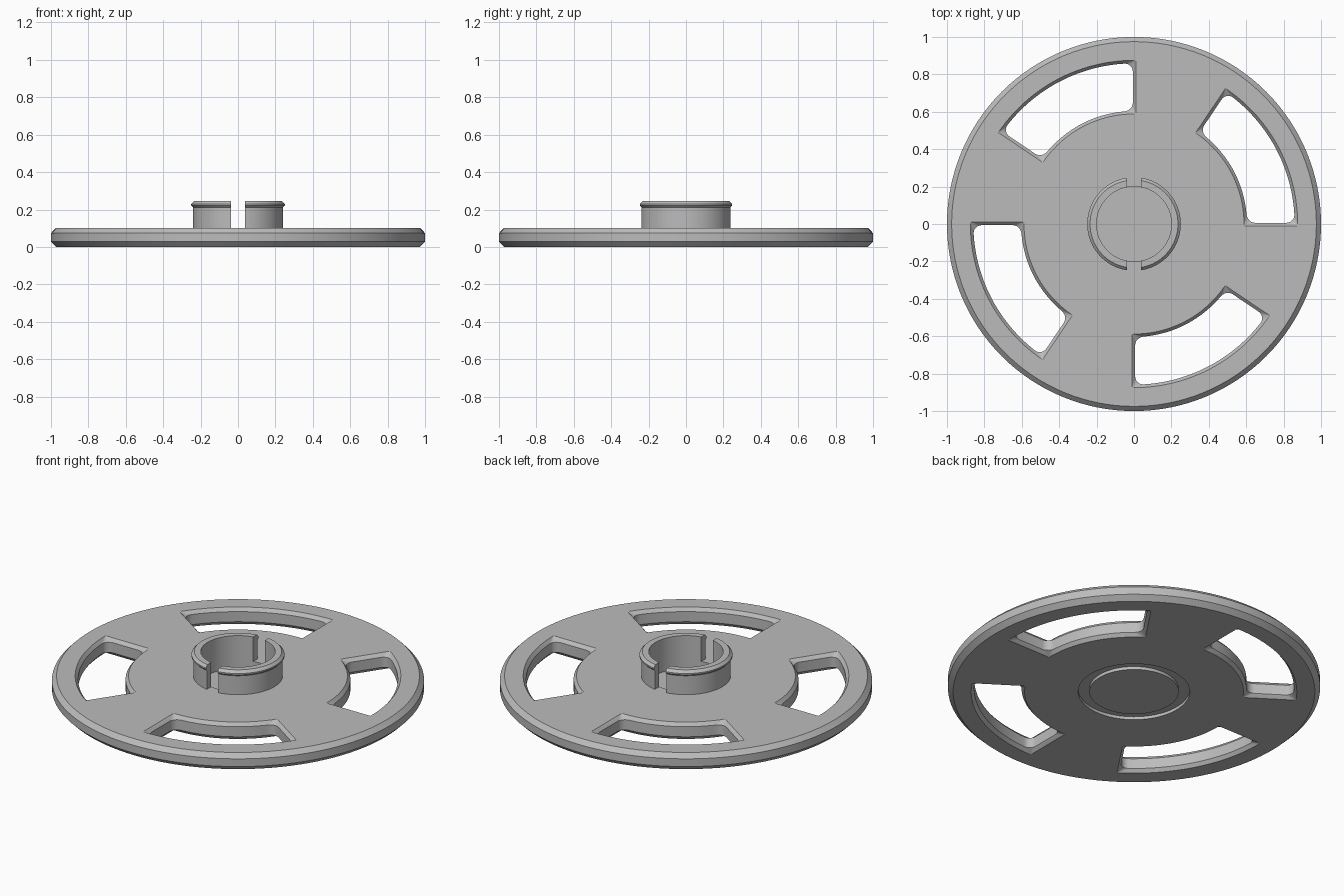
import bpy, bmesh, math
from mathutils import Vector

cube = bpy.data.objects.get("Cube")
if cube:
    bpy.data.objects.remove(cube, do_unlink=True)

grey = bpy.data.materials.new("plain grey")
grey.use_nodes = True
colour = (0.5, 0.5, 0.5, 1)
grey.diffuse_color = colour
grey.node_tree.nodes["Principled BSDF"].inputs["Base Color"].default_value = colour


def make_object(name, bm):
    bmesh.ops.recalc_face_normals(bm, faces=bm.faces[:])
    mesh = bpy.data.meshes.new(name)
    bm.to_mesh(mesh)
    bm.free()
    mesh.materials.append(grey)
    obj = bpy.data.objects.new(name, mesh)
    bpy.context.collection.objects.link(obj)
    return obj


def lathe(name, profile, closed=False, steps=128):
    """Revolve (radius, height) points around the z axis."""
    bm = bmesh.new()
    verts = [bm.verts.new((r, 0, z)) for r, z in profile]
    edges = [bm.edges.new(pair) for pair in zip(verts, verts[1:])]
    if closed:
        edges.append(bm.edges.new((verts[-1], verts[0])))
    bmesh.ops.spin(bm, geom=verts + edges, cent=(0, 0, 0), axis=(0, 0, 1),
                   angle=math.tau, steps=steps)
    bmesh.ops.remove_doubles(bm, verts=bm.verts[:], dist=0.0005)
    return make_object(name, bm)


def window_outline(inset, fillet, turn):
    """Arc-shaped window with rounded corners, as (x, y) points."""
    r_in, r_out = 0.588 + inset, 0.875 - inset
    start, end = 0.0, math.radians(56)
    points = []

    def corner(r, side, first):
        rc = r + fillet if r == r_in else r - fillet
        for k in range(7):
            t = math.radians(first + 15 * k)
            radius = rc + fillet * math.cos(t)
            offset = fillet * math.sin(t)
            if side == "start":
                a = start + (inset - 0.01 + fillet + offset) / radius
            else:
                a = end - (inset + fillet - offset) / radius
            points.append((radius, a))

    def arc(r):
        a0 = points[-1][1]
        a1 = start + (inset - 0.01 + fillet) / r if r == r_in else end - (inset + fillet) / r
        for k in range(1, 24):
            points.append((r, a0 + (a1 - a0) * k / 24))

    corner(r_in, "start", 180)
    corner(r_out, "start", 270)
    arc(r_out)
    corner(r_out, "end", 0)
    corner(r_in, "end", 90)
    arc(r_in)
    return [(r * math.cos(a + turn), r * math.sin(a + turn)) for r, a in points]


def window_cutter(turn):
    """Through hole that flares to sharp corners at both faces."""
    bm = bmesh.new()
    wide = window_outline(0, 0.003, turn)
    narrow = window_outline(0.016, 0.045, turn)
    layers = [(-0.02, wide), (0, wide), (0.02, narrow),
              (0.08, narrow), (0.1, wide), (0.12, wide)]
    rings = [[bm.verts.new((x, y, z)) for x, y in pts] for z, pts in layers]
    for low, high in zip(rings, rings[1:]):
        for i in range(len(low)):
            j = (i + 1) % len(low)
            bm.faces.new((low[i], low[j], high[j], high[i]))
    bm.faces.new(rings[0][::-1])
    bm.faces.new(rings[-1])
    return make_object("window_cutter", bm)


def cut(target, cutter):
    mod = target.modifiers.new("cut", "BOOLEAN")
    mod.operation = "DIFFERENCE"
    mod.solver = "EXACT"
    mod.object = cutter
    bpy.context.view_layer.objects.active = target
    bpy.ops.object.modifier_apply(modifier=mod.name)
    bpy.data.objects.remove(cutter, do_unlink=True)


# Wheel disc with bevelled rim, sunken bore and shallow groove underneath
disc = lathe("wheel_disc", [
    (0, 0), (0.24, 0), (0.24, 0.018), (0.3, 0.018), (0.3, 0), (0.972, 0),
    (1, 0.028), (1, 0.074), (0.975, 0.1), (0.2, 0.1), (0.2, 0.05), (0, 0.05)])
for quarter in range(4):
    cut(disc, window_cutter(quarter * math.pi / 2))

# Hub collar with a snap lip, split front and back
hub = lathe("hub_collar", [
    (0.2, 0.1), (0.24, 0.1), (0.24, 0.212), (0.25, 0.222),
    (0.25, 0.23), (0.235, 0.245), (0.2, 0.245)], closed=True)
bm = bmesh.new()
bmesh.ops.create_cube(bm, size=1)
bmesh.ops.scale(bm, vec=Vector((0.076, 0.7, 0.3)), verts=bm.verts[:])
bmesh.ops.translate(bm, vec=Vector((0, 0, 0.2)), verts=bm.verts[:])
cut(hub, make_object("slot_cutter", bm))

# Smooth the curved walls, keep the edges crisp
for obj in (disc, hub):
    bpy.ops.object.select_all(action="DESELECT")
    obj.select_set(True)
    bpy.context.view_layer.objects.active = obj
    bpy.ops.object.shade_smooth_by_angle(angle=math.radians(25))
